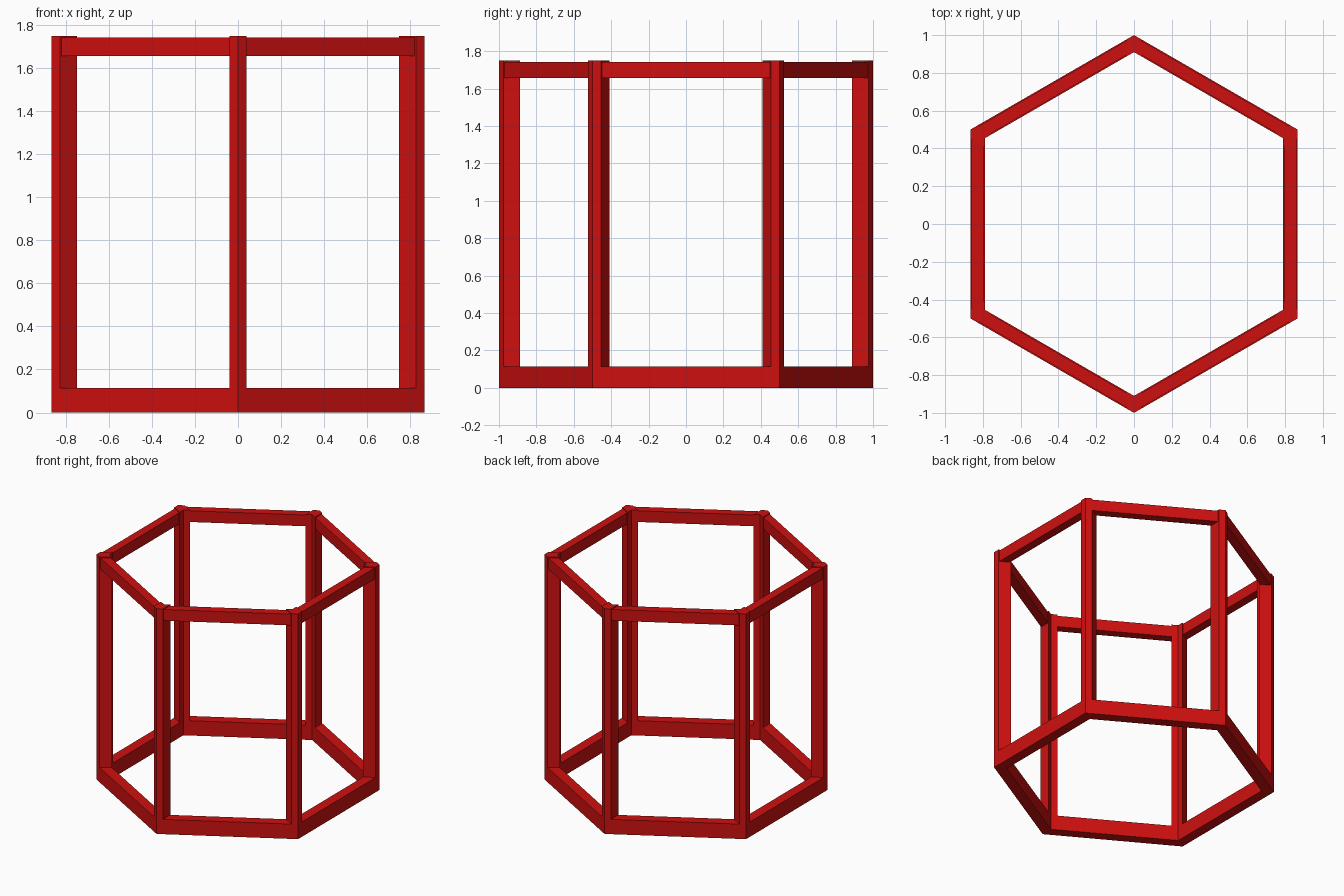
import bpy
import bmesh
import math
from mathutils import Vector

cube = bpy.data.objects.get("Cube")
if cube:
    bpy.data.objects.remove(cube, do_unlink=True)

red = bpy.data.materials.new("deep red paint")
red.use_nodes = True
red.diffuse_color = (0.62, 0.005, 0.005, 1)
red.node_tree.nodes["Principled BSDF"].inputs["Base Color"].default_value = red.diffuse_color

OUTER, INNER = 1.0, 0.91        # corner radii of the hexagonal ring
HALF = 0.04                     # half width of a post
HEIGHT, BASE, RAIL = 1.75, 0.115, 1.656
INSET = 0.007                   # rails sit slightly behind the posts
SLOPE = math.tan(math.radians(30))


def corner(i, radius, side=0.0):
    """Point near hexagon corner i, shifted sideways along the ring line."""
    a = math.radians(60 * i - 90)
    radial = Vector((math.cos(a), math.sin(a)))
    tangent = Vector((-math.sin(a), math.cos(a)))
    return radial * (radius - abs(side) * SLOPE) + tangent * side


def prism(name, outline, z0, z1):
    bm = bmesh.new()
    face = bm.faces.new([bm.verts.new((p.x, p.y, z0)) for p in outline])
    top = bmesh.ops.extrude_face_region(bm, geom=[face])["geom"]
    verts = [v for v in top if isinstance(v, bmesh.types.BMVert)]
    bmesh.ops.translate(bm, verts=verts, vec=(0, 0, z1 - z0))
    bmesh.ops.recalc_face_normals(bm, faces=bm.faces)
    mesh = bpy.data.meshes.new(name)
    bm.to_mesh(mesh)
    bm.free()
    mesh.materials.append(red)
    obj = bpy.data.objects.new(name, mesh)
    bpy.context.collection.objects.link(obj)


for i in range(6):
    # Mitred base beam
    prism(f"base_beam_{i + 1}",
          [corner(i, OUTER), corner(i + 1, OUTER), corner(i + 1, INNER), corner(i, INNER)],
          0, BASE)

    # Chevron-section corner post
    prism(f"corner_post_{i + 1}",
          [corner(i, OUTER), corner(i, OUTER, HALF), corner(i, INNER, HALF),
           corner(i, INNER), corner(i, INNER, -HALF), corner(i, OUTER, -HALF)],
          BASE, HEIGHT)

    # Top rail between neighbouring posts
    out, inn = OUTER - INSET, INNER + INSET
    prism(f"top_rail_{i + 1}",
          [corner(i, out, HALF), corner(i + 1, out, -HALF),
           corner(i + 1, inn, -HALF), corner(i, inn, HALF)],
          RAIL, HEIGHT - INSET)
